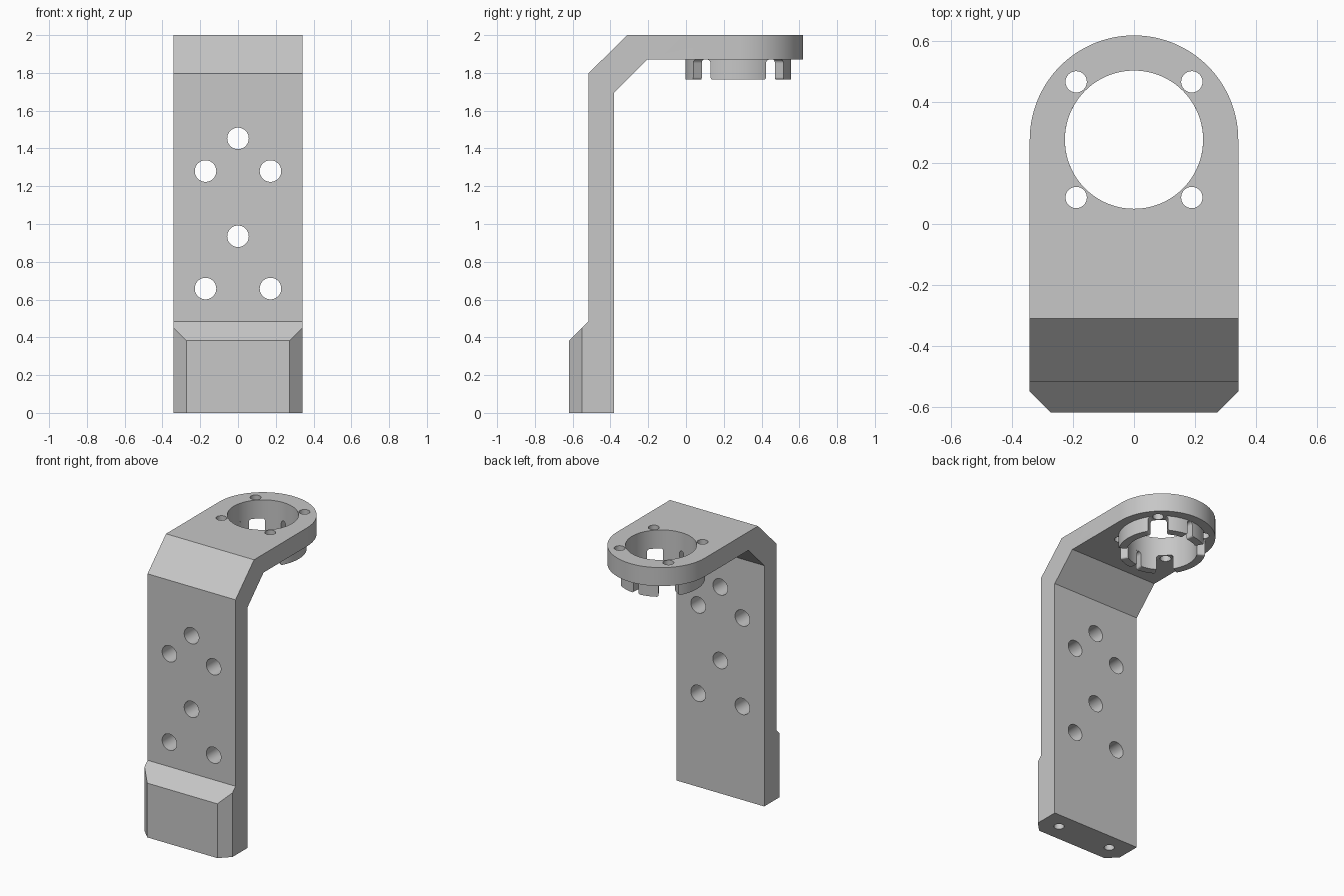
import bpy, bmesh, math
from mathutils import Matrix, Vector

if "Cube" in bpy.data.objects:
    bpy.data.objects.remove(bpy.data.objects["Cube"])

HALF_W = 0.3425          # half width of the bracket
RING_Y = 0.277           # centre of the round mount
BORE = 0.227             # bore radius
RIM = 0.28               # outer radius of the clip tabs
PLATE_Z = 1.87           # underside of the mounting plate
TAB_Z = 1.765            # lower end of the clip tabs

grey = bpy.data.materials.new("plain grey")
grey.use_nodes = True
grey.diffuse_color = (0.57, 0.57, 0.57, 1)
grey.node_tree.nodes["Principled BSDF"].inputs["Base Color"].default_value = (0.57, 0.57, 0.57, 1)


def make_object(name, bm):
    bmesh.ops.recalc_face_normals(bm, faces=bm.faces)
    mesh = bpy.data.meshes.new(name)
    bm.to_mesh(mesh)
    bm.free()
    mesh.materials.append(grey)
    obj = bpy.data.objects.new(name, mesh)
    bpy.context.collection.objects.link(obj)
    return obj


def prism(name, points, offset):
    """Extrude a closed 3D outline along an offset."""
    bm = bmesh.new()
    face = bm.faces.new([bm.verts.new(p) for p in points])
    out = bmesh.ops.extrude_face_region(bm, geom=[face])
    moved = [v for v in out["geom"] if isinstance(v, bmesh.types.BMVert)]
    bmesh.ops.translate(bm, verts=moved, vec=Vector(offset))
    return make_object(name, bm)


def cylinder(name, centre, radius, depth, along_y=False, sides=48):
    bm = bmesh.new()
    turn = Matrix.Rotation(math.pi / 2, 4, "X") if along_y else Matrix()
    bmesh.ops.create_cone(bm, cap_ends=True, segments=sides, radius1=radius,
                          radius2=radius, depth=depth,
                          matrix=Matrix.Translation(centre) @ turn)
    return make_object(name, bm)


def select_only(obj):
    bpy.ops.object.select_all(action="DESELECT")
    obj.select_set(True)
    bpy.context.view_layer.objects.active = obj


def carve(obj, tool, operation="DIFFERENCE"):
    """Apply a boolean and discard its tool."""
    select_only(obj)
    mod = obj.modifiers.new("carve", "BOOLEAN")
    mod.operation, mod.solver, mod.object = operation, "EXACT", tool
    bpy.ops.object.modifier_apply(modifier=mod.name)
    bpy.data.objects.remove(tool)


def smooth(obj):
    select_only(obj)
    bpy.ops.object.shade_smooth_by_angle(angle=math.radians(30))


# Bracket: bent side profile trimmed to a plan with a round end
profile = [(-0.6195, 0), (-0.6195, 0.382), (-0.517, 0.485), (-0.517, 1.797),
           (-0.311, 2), (0.7, 2), (0.7, PLATE_Z), (-0.205, PLATE_Z),
           (-0.381, 1.695), (-0.381, 0)]
bracket = prism("bracket", [(-0.5, y, z) for y, z in profile], (1, 0, 0))

plan = [(-HALF_W, -0.55), (-0.273, -0.6195), (0.273, -0.6195), (HALF_W, -0.55)]
for i in range(65):
    a = math.pi * i / 64
    plan.append((HALF_W * math.cos(a), RING_Y + HALF_W * math.sin(a)))
carve(bracket, prism("plan", [(x, y, -0.1) for x, y in plan], (0, 0, 2.3)), "INTERSECT")

# Bore and the four screw holes around it
carve(bracket, cylinder("bore", (0, RING_Y, 1.95), BORE, 0.4, sides=128))
for sx in (-1, 1):
    for sy in (-1, 1):
        carve(bracket, cylinder("plate_hole", (sx * 0.19, RING_Y + sy * 0.19, 1.95), 0.035, 0.4))

# Holes through the upright
for x, z in [(0, 1.453), (-0.172, 1.28), (0.172, 1.28),
             (0, 0.935), (-0.172, 0.658), (0.172, 0.658)]:
    carve(bracket, cylinder("wall_hole", (x, -0.45, z), 0.057, 0.4, along_y=True))

# Blind holes in the foot
for x in (-0.21, 0.21):
    carve(bracket, cylinder("foot_hole", (x, -0.497, 0), 0.033, 0.5, sides=32))
smooth(bracket)


def clip_tab(name, start, end, root=0.02, tip=0.012):
    """Curved tab under the plate, flared at its root and rounded at its tip."""
    r = root / RIM
    t = tip / RIM
    quarter = [math.pi / 2 * i / 5 for i in range(6)]
    side = [(-r + r * math.sin(q), PLATE_Z - root + root * math.cos(q)) for q in quarter]
    side += [(t - t * math.cos(q), TAB_Z + tip - tip * math.sin(q)) for q in quarter]
    steps = 14
    middle = [(start + t + (end - start - 2 * t) * i / steps, TAB_Z) for i in range(1, steps)]
    columns = [(start + a, z) for a, z in side] + middle
    columns += [(end - a, z) for a, z in reversed(side)]
    bm = bmesh.new()
    rows = []
    for a, z in columns:
        row = []
        for radius, height in ((BORE, PLATE_Z), (BORE, z), (RIM, z), (RIM, PLATE_Z)):
            row.append(bm.verts.new((radius * math.cos(a),
                                     RING_Y + radius * math.sin(a), height)))
        rows.append(row)
    for p, q in zip(rows, rows[1:]):
        for k in range(3):
            bm.faces.new((p[k], p[k + 1], q[k + 1], q[k]))
    bmesh.ops.remove_doubles(bm, verts=bm.verts, dist=0.00001)
    bmesh.ops.dissolve_degenerate(bm, edges=bm.edges, dist=0.00001)
    smooth(make_object(name, bm))


# Clip tabs: one wide tab on each side, a split pair at front and back
gap = math.radians(13.4)
slit = 0.02 / RIM
eighth = math.pi / 4
for n, name in enumerate(("right_tab", "back_tab", "left_tab", "front_tab")):
    mid = n * math.pi / 2
    low, high = mid - eighth + gap, mid + eighth - gap
    if n % 2:
        clip_tab(name + "_a", low, mid - slit)
        clip_tab(name + "_b", mid + slit, high)
    else:
        clip_tab(name, low, high)
